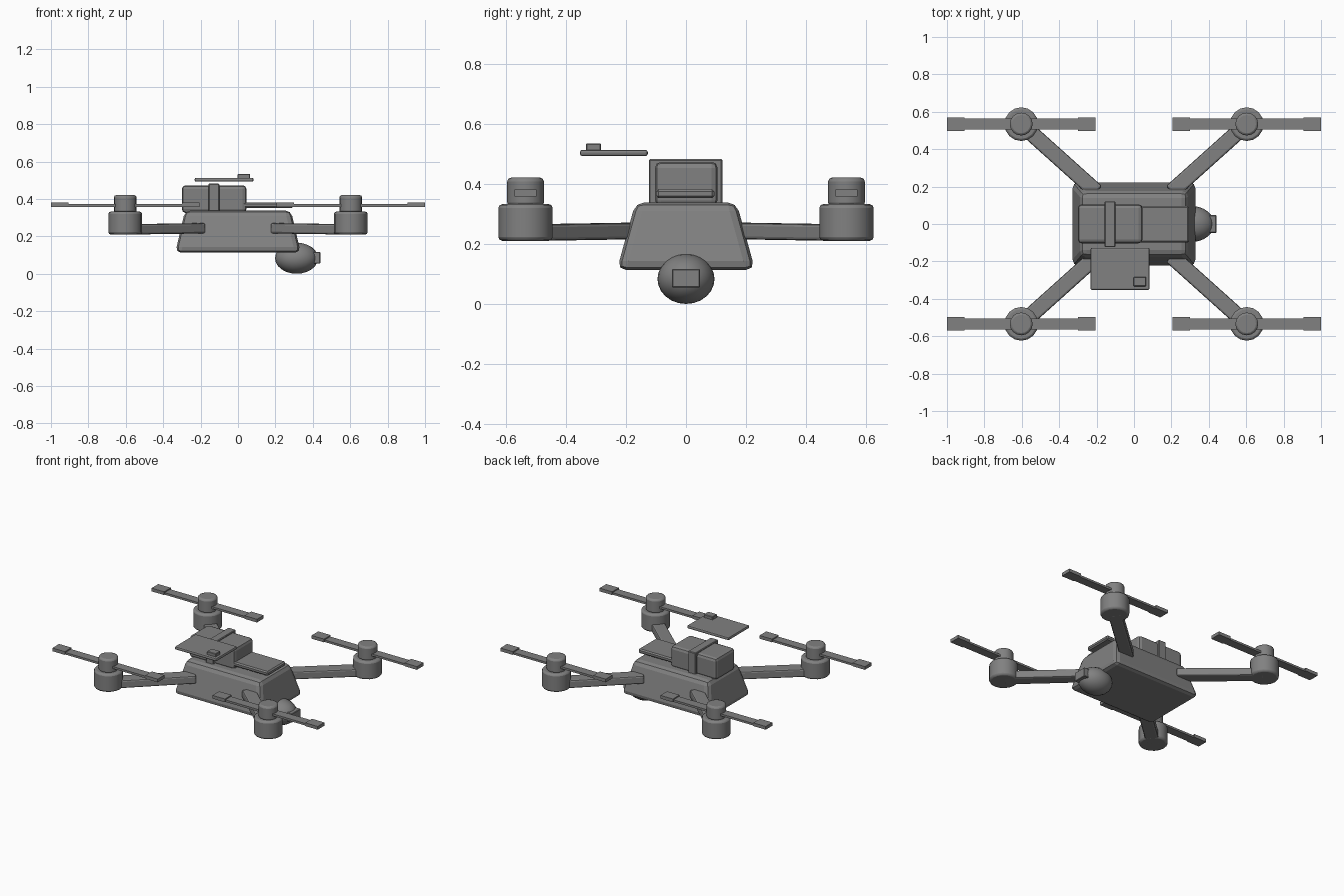
import bpy, bmesh, math
from mathutils import Vector

if "Cube" in bpy.data.objects:
    bpy.data.objects.remove(bpy.data.objects["Cube"])

grey = bpy.data.materials.new("mid grey")
grey.diffuse_color = (0.22, 0.22, 0.22, 1)
grey.use_nodes = True
grey.node_tree.nodes["Principled BSDF"].inputs["Base Color"].default_value = grey.diffuse_color


def finish(name, bm, bevel=0.0, segments=2, smooth=False):
    bmesh.ops.recalc_face_normals(bm, faces=bm.faces)
    me = bpy.data.meshes.new(name)
    bm.to_mesh(me)
    bm.free()
    me.materials.append(grey)
    ob = bpy.data.objects.new(name, me)
    bpy.context.collection.objects.link(ob)
    if bevel:
        mod = ob.modifiers.new("Bevel", 'BEVEL')
        mod.width, mod.segments = bevel, segments
        mod.limit_method, mod.angle_limit = 'ANGLE', math.radians(40)
    if smooth:
        bpy.ops.object.select_all(action='DESELECT')
        ob.select_set(True)
        bpy.context.view_layer.objects.active = ob
        bpy.ops.object.shade_smooth_by_angle(angle=math.radians(35))
    return ob


def box(name, x, y, z, bevel=0.0, segments=2):
    """Box from (min, max) pairs."""
    bm = bmesh.new()
    bmesh.ops.create_cube(bm, size=1)
    for v in bm.verts:
        v.co = [(r[0] + r[1]) / 2 + c * (r[1] - r[0]) for r, c in zip((x, y, z), v.co)]
    return finish(name, bm, bevel, segments)


def cylinder(name, x, y, z0, z1, radius, bevel, sides=16):
    bm = bmesh.new()
    bmesh.ops.create_cone(bm, cap_ends=True, segments=sides, radius1=radius,
                          radius2=radius, depth=z1 - z0)
    bmesh.ops.translate(bm, verts=bm.verts, vec=(x, y, (z0 + z1) / 2))
    return finish(name, bm, bevel, 2, True)


def beam(name, a, b, width, height, bevel):
    a, b = Vector(a), Vector(b)
    d = b - a
    side = Vector((-d.y, d.x, 0)).normalized() * width
    bm = bmesh.new()
    bmesh.ops.create_cube(bm, size=1)
    for v in bm.verts:
        v.co = a + d * (v.co.x + 0.5) + side * v.co.y + Vector((0, 0, height * v.co.z))
    return finish(name, bm, bevel)


# Tapered body shell
bm = bmesh.new()
bmesh.ops.create_cube(bm, size=2)
for v in bm.verts:
    hx, hy, z = (0.283, 0.168, 0.338) if v.co.z > 0 else (0.335, 0.23, 0.113)
    v.co = (v.co.x * hx, v.co.y * hy, z)
finish("body", bm, 0.03)

# Battery, strap and hatch on top of the body
box("battery", (-0.3, 0.045), (-0.103, 0.105), (0.325, 0.473), 0.02)
box("battery_strap", (-0.157, -0.1), (-0.123, 0.121), (0.325, 0.482), 0.004, 1)
box("top_hatch", (0.0, 0.295), (-0.1, 0.095), (0.352, 0.382), 0.008, 1)

# Raised side panel with its small block
box("side_panel", (-0.232, 0.083), (-0.353, -0.127), (0.492, 0.513), 0.008)
box("panel_block", (-0.002, 0.065), (-0.333, -0.283), (0.508, 0.534), 0.003, 1)

# Camera pod and lens
bm = bmesh.new()
bmesh.ops.create_uvsphere(bm, u_segments=24, v_segments=12, radius=1)
for v in bm.verts:
    v.co = (0.313 + v.co.x * 0.115, v.co.y * 0.095, 0.083 + v.co.z * 0.083)
finish("camera_pod", bm, smooth=True)
box("camera_lens", (0.40, 0.44), (-0.047, 0.047), (0.055, 0.116), 0.003, 1)

# Four arms, motors and propellers
for side, sx in (("left", -1), ("right", 1)):
    for end, sy in (("front", -1), ("back", 1)):
        tag = f"{end}_{side}"
        mx, my = 0.603 * sx, 0.534 * sy
        beam("arm_" + tag, (0.2 * sx, 0.172 * sy, 0.243), (mx, my, 0.237), 0.085, 0.055, 0.01)
        cylinder("motor_" + tag, mx, my, 0.21, 0.332, 0.09, 0.012)
        cylinder("hub_" + tag, mx, my, 0.325, 0.42, 0.061, 0.012)
        box("blade_" + tag, (mx - 0.39, mx + 0.39), (my - 0.03, my + 0.03), (0.358, 0.372))
        for k, s in (("outer", sx), ("inner", -sx)):
            x0, x1 = sorted((mx + s * 0.303, mx + s * 0.397))
            box(f"{k}_tip_{tag}", (x0, x1), (my - 0.036, my + 0.036), (0.358, 0.38))
